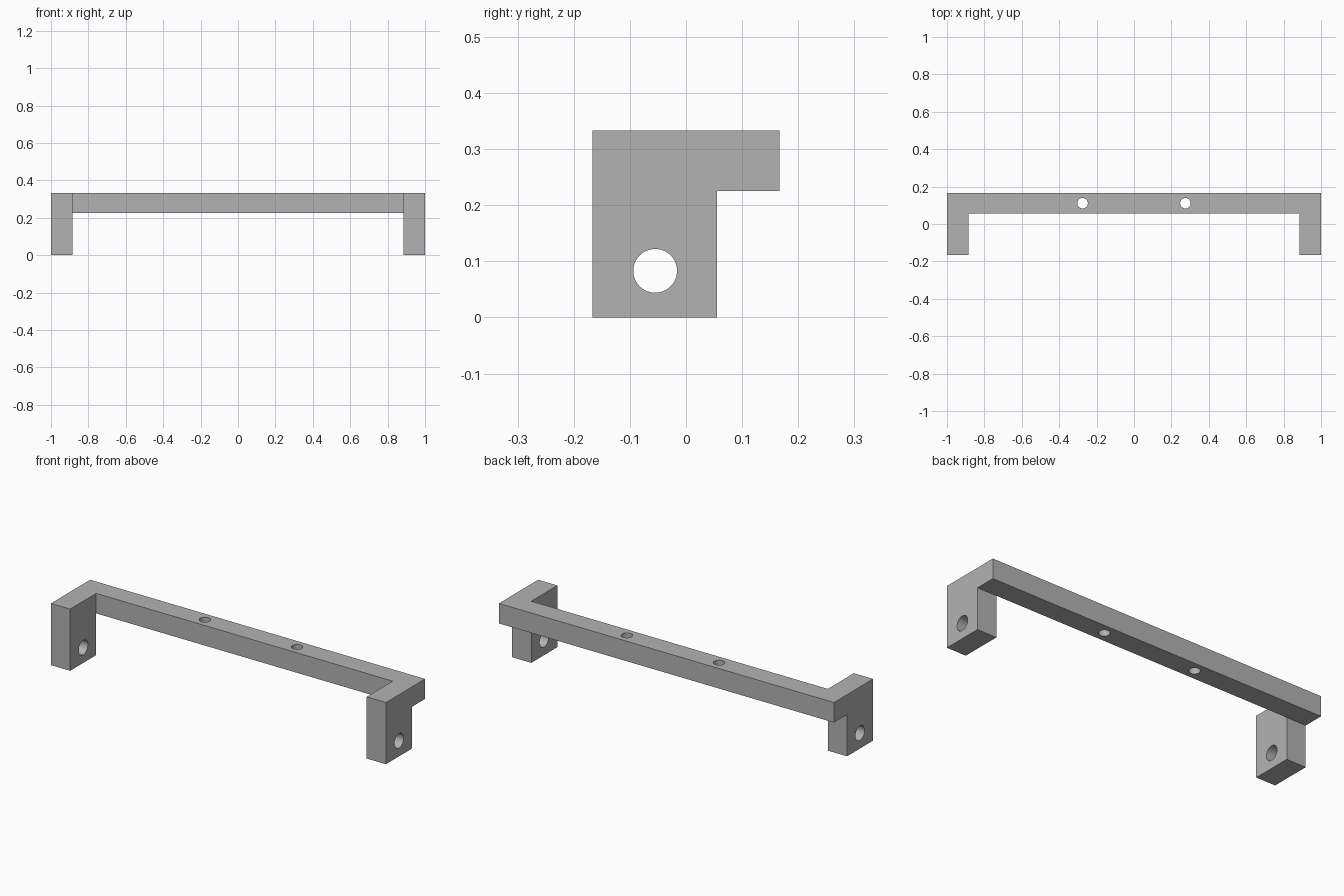
import bpy, bmesh, math
from mathutils import Matrix

cube = bpy.data.objects.get("Cube")
if cube:
    bpy.data.objects.remove(cube, do_unlink=True)

DEPTH = 0.167     # half depth
TOP = 0.333
STEP_Y = 0.055    # back of the legs, front of the rail
STEP_Z = 0.225    # underside of the rail
LEG_X = 0.885     # inner face of the legs

grey = bpy.data.materials.new("plain_grey")
grey.use_nodes = True
grey.diffuse_color = (0.45, 0.45, 0.45, 1)
grey.node_tree.nodes["Principled BSDF"].inputs["Base Color"].default_value = (0.45, 0.45, 0.45, 1)


def make_object(name, bm):
    bmesh.ops.recalc_face_normals(bm, faces=bm.faces)
    mesh = bpy.data.meshes.new(name)
    bm.to_mesh(mesh)
    bm.free()
    mesh.materials.append(grey)
    obj = bpy.data.objects.new(name, mesh)
    bpy.context.collection.objects.link(obj)
    return obj


def extrude_along_x(name, profile, half_width):
    bm = bmesh.new()
    face = bm.faces.new([bm.verts.new((-half_width, y, z)) for y, z in profile])
    moved = bmesh.ops.extrude_face_region(bm, geom=[face])["geom"]
    verts = [v for v in moved if isinstance(v, bmesh.types.BMVert)]
    bmesh.ops.translate(bm, verts=verts, vec=(2 * half_width, 0, 0))
    return make_object(name, bm)


def drill(name, location, radius, length, axis):
    bm = bmesh.new()
    turn = Matrix.Rotation(math.pi / 2, 4, "Y") if axis == "X" else Matrix()
    bmesh.ops.create_cone(bm, cap_ends=True, segments=48, radius1=radius, radius2=radius,
                          depth=length, matrix=Matrix.Translation(location) @ turn)
    return make_object(name, bm)


# Stepped bar with the overhanging rail at the back
bracket = extrude_along_x("mounting_bracket", [
    (-DEPTH, 0), (STEP_Y, 0), (STEP_Y, STEP_Z),
    (DEPTH, STEP_Z), (DEPTH, TOP), (-DEPTH, TOP)], 1)

# Opening between the legs, leaving only the rail
opening = extrude_along_x("opening_cutter", [
    (-0.5, -0.5), (STEP_Y, -0.5), (STEP_Y, 0.8), (-0.5, 0.8)], LEG_X)

# Pivot holes through both legs and screw holes through the rail
cutters = [opening, drill("leg_hole_cutter", (0, -0.055, 0.083), 0.039, 3, "X")]
for side, x in (("left", 0.275), ("right", -0.275)):
    cutters.append(drill(side + "_rail_hole_cutter", (x, 0.111, 0.3), 0.028, 1, "Z"))

for cutter in cutters:
    cutter.hide_render = True
    cutter.hide_set(True)
    cutter.display_type = "WIRE"
    mod = bracket.modifiers.new(cutter.name, "BOOLEAN")
    mod.operation = "DIFFERENCE"
    mod.solver = "EXACT"
    mod.object = cutter

# Smooth hole walls, crisp edges
bpy.ops.object.select_all(action="DESELECT")
bracket.select_set(True)
bpy.context.view_layer.objects.active = bracket
for mod in list(bracket.modifiers):
    bpy.ops.object.modifier_apply(modifier=mod.name)
bpy.ops.object.shade_smooth_by_angle(angle=math.radians(30))
for cutter in cutters:
    bpy.data.objects.remove(cutter, do_unlink=True)
